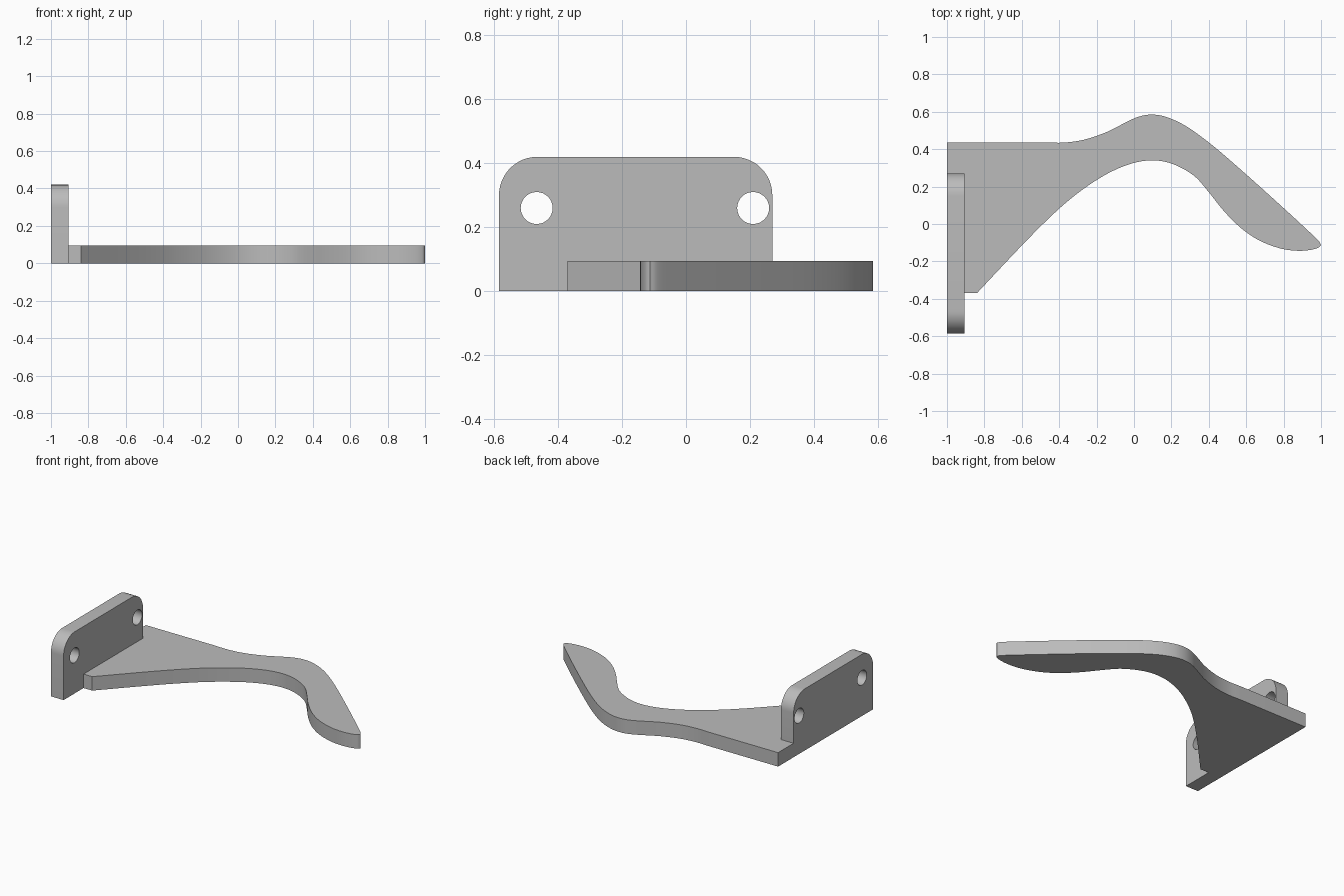
import bpy, bmesh
from math import sin, cos, pi
from mathutils import Vector

cube = bpy.data.objects.get("Cube")
if cube:
    bpy.data.objects.remove(cube, do_unlink=True)

grey = bpy.data.materials.new("plain grey")
grey.use_nodes = True
grey.diffuse_color = (0.5, 0.5, 0.5, 1)
grey.node_tree.nodes["Principled BSDF"].inputs["Base Color"].default_value = (0.5, 0.5, 0.5, 1)


def prism(name, outline, push):
    """Extrude a closed outline of 3D points along a vector."""
    bm = bmesh.new()
    face = bm.faces.new([bm.verts.new(p) for p in outline])
    top = bmesh.ops.extrude_face_region(bm, geom=[face])["geom"]
    bmesh.ops.translate(bm, vec=push, verts=[v for v in top if isinstance(v, bmesh.types.BMVert)])
    bmesh.ops.recalc_face_normals(bm, faces=bm.faces)
    mesh = bpy.data.meshes.new(name)
    bm.to_mesh(mesh)
    bm.free()
    mesh.materials.append(grey)
    obj = bpy.data.objects.new(name, mesh)
    bpy.context.collection.objects.link(obj)
    return obj


def arc(cy, cz, r, start, sweep, steps):
    angles = [start + sweep * i / steps for i in range(steps + 1)]
    return [(cy + r * cos(a), cz + r * sin(a)) for a in angles]


def smooth(points, steps=5):
    """Catmull-Rom curve through 2D points, ends included."""
    p = [Vector(q) for q in points]
    p = [2 * p[0] - p[1]] + p + [2 * p[-1] - p[-2]]
    out = []
    for a, b, c, d in zip(p, p[1:], p[2:], p[3:]):
        for i in range(steps):
            t = i / steps
            out.append(0.5 * (2 * b + (c - a) * t + (2 * a - 5 * b + 4 * c - d) * t * t
                              + (3 * b - a - 3 * c + d) * t ** 3))
    return out + [p[-2]]


def combine(target, other, operation):
    """Apply a boolean and discard the second solid."""
    mod = target.modifiers.new(operation.lower(), "BOOLEAN")
    mod.operation, mod.solver, mod.object = operation, "EXACT", other
    bpy.context.view_layer.objects.active = target
    bpy.ops.object.modifier_apply(modifier=mod.name)
    bpy.data.objects.remove(other, do_unlink=True)


# Upright mounting plate with two rounded top corners
back, front, height, radius, thick = 0.27, -0.585, 0.42, 0.12, 0.095
profile = [(front, 0), (back, 0)]
profile += arc(back - radius, height - radius, radius, 0, pi / 2, 12)
profile += arc(front + radius, height - radius, radius, pi / 2, pi / 2, 12)
bracket = prism("wall_bracket", [(-1, y, z) for y, z in profile], (thick, 0, 0))

# Screw holes
for y in (-0.467, 0.21):
    ring = arc(y, 0.26, 0.05, 0, 2 * pi, 32)[:-1]
    combine(bracket, prism("hole_cutter", [(-1.1, a, b) for a, b in ring], (0.3, 0, 0)), "DIFFERENCE")

# Flat curved arm: rear edge, rounded tip, then front edge
rear = [(-0.48, 0.437), (-0.38, 0.435), (-0.27, 0.45), (-0.15, 0.49), (-0.05, 0.54),
        (0.02, 0.572), (0.09, 0.585), (0.17, 0.573), (0.28, 0.522), (0.42, 0.42),
        (0.6, 0.265), (0.8, 0.085), (0.93, -0.035), (0.985, -0.088), (1, -0.112)]
inner = [(1, -0.112), (0.985, -0.127), (0.94, -0.139), (0.87, -0.143), (0.78, -0.13),
         (0.67, -0.088), (0.57, -0.02), (0.48, 0.07), (0.4, 0.17), (0.33, 0.25),
         (0.25, 0.302), (0.17, 0.332), (0.09, 0.34), (0, 0.327), (-0.1, 0.29),
         (-0.2, 0.235), (-0.32, 0.15), (-0.44, 0.045), (-0.6, -0.115), (-0.84, -0.37)]
outline = [(-1, 0.437)] + smooth(rear) + smooth(inner)[1:] + [(-1, -0.37)]
combine(bracket, prism("arm", [(x, y, 0) for x, y in outline], (0, 0, 0.095)), "UNION")

# Smooth curved walls, crisp edges
bpy.ops.object.select_all(action="DESELECT")
bracket.select_set(True)
bpy.context.view_layer.objects.active = bracket
bpy.ops.object.shade_smooth_by_angle(angle=pi / 6)
